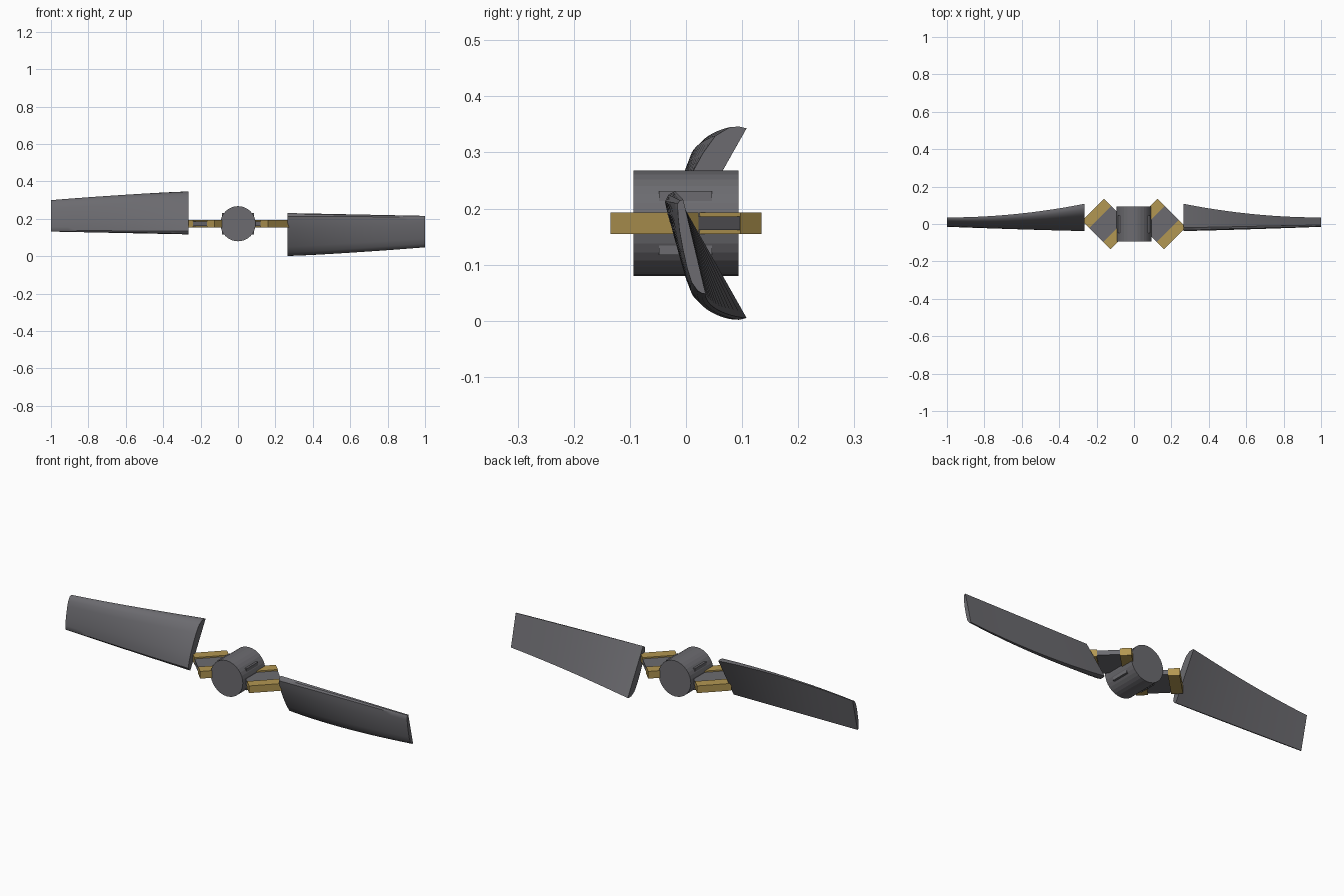
import bpy, bmesh, math
from mathutils import Matrix, Vector

old = bpy.data.objects.get("Cube")
if old:
    bpy.data.objects.remove(old)

MID = 0.174  # height of the rotor axis


def material(name, rgb):
    m = bpy.data.materials.new(name)
    m.use_nodes = True
    color = (*rgb, 1)
    m.diffuse_color = color
    m.node_tree.nodes["Principled BSDF"].inputs["Base Color"].default_value = color
    return m


grey = material("dark grey", (0.15, 0.148, 0.162))
gold = material("gold", (0.45, 0.31, 0.085))


def finish(name, bm, mat):
    bmesh.ops.recalc_face_normals(bm, faces=bm.faces)
    mesh = bpy.data.meshes.new(name)
    bm.to_mesh(mesh)
    bm.free()
    mesh.materials.append(mat)
    ob = bpy.data.objects.new(name, mesh)
    bpy.context.collection.objects.link(ob)
    return ob


def box(name, center, size, mat, angle=0):
    bm = bmesh.new()
    bmesh.ops.create_cube(bm, size=1)
    turn = Matrix.Rotation(angle, 4, "Z")
    bm.transform(Matrix.Translation(center) @ turn @ Matrix.Diagonal((*size, 1)))
    return finish(name, bm, mat)


# Hub drum lying along y, with a block whose corners show as slim ribs
bm = bmesh.new()
bmesh.ops.create_cone(bm, cap_ends=True, segments=32, radius1=0.094,
                      radius2=0.094, depth=0.188)
bm.transform(Matrix.Translation((0, 0, MID)) @ Matrix.Rotation(math.pi / 2, 4, "X"))
finish("hub", bm, grey)
box("hub_ribs", (0, -0.001, MID), (0.17, 0.095, 0.114), grey)

# Angled brackets: a grey block held between two gold bars
for side, s in (("left", 1), ("right", -1)):
    c = 0.143 * s
    diag = math.pi / 4
    box(side + "_bracket_block", (c, 0, MID), (0.167, 0.12, 0.024), grey, diag)
    for place, k in (("front", 1), ("back", -1)):
        box(f"{side}_{place}_bracket_bar", (c + 0.0565 * k, -0.0565 * k, MID),
            (0.168, 0.054, 0.038), gold, diag)

# Blade section: (position along chord, share of full thickness)
SECTION = [(0, 0), (0.0, 0.3), (0.03, 0.55), (0.13, 0.72), (0.3, 0.91), (0.5, 1),
           (0.7, 1.02), (0.85, 0.93), (0.95, 0.6), (0.985, 0.3), (1, 0)]
STEPS = 16


def blade(name, flipped):
    bm = bmesh.new()
    rings = []
    for i in range(STEPS + 1):
        t = i / STEPS
        x = 0.265 + 0.735 * t
        nose = Vector((-0.02 + 0.015 * t, 0.231 - 0.015 * t))
        tail = Vector((0.035 + 0.073 * (1 - t) ** 2, 0.005 + 0.043 * t ** 1.4))
        chord = tail - nose
        out = Vector((chord.y, -chord.x)).normalized()
        thick = 0.045 - 0.024 * t
        ring = []
        for s, h in SECTION:
            p = nose + chord * s + out * thick * h
            ring.append(bm.verts.new((x, p.x, p.y)))
        rings.append(ring)
    n = len(SECTION)
    for a, b in zip(rings, rings[1:]):
        for j in range(n):
            k = (j + 1) % n
            bm.faces.new((a[j], a[k], b[k], b[j]))
    bm.faces.new(rings[0])
    bm.faces.new(rings[-1])
    if flipped:
        lift = Matrix.Translation((0, 0, MID))
        bm.transform(lift @ Matrix.Rotation(math.pi, 4, "Y") @ lift.inverted())
    ob = finish(name, bm, grey)
    bpy.ops.object.select_all(action="DESELECT")
    ob.select_set(True)
    bpy.context.view_layer.objects.active = ob
    bpy.ops.object.shade_smooth_by_angle(angle=math.radians(35))


blade("left_blade", False)
blade("right_blade", True)
